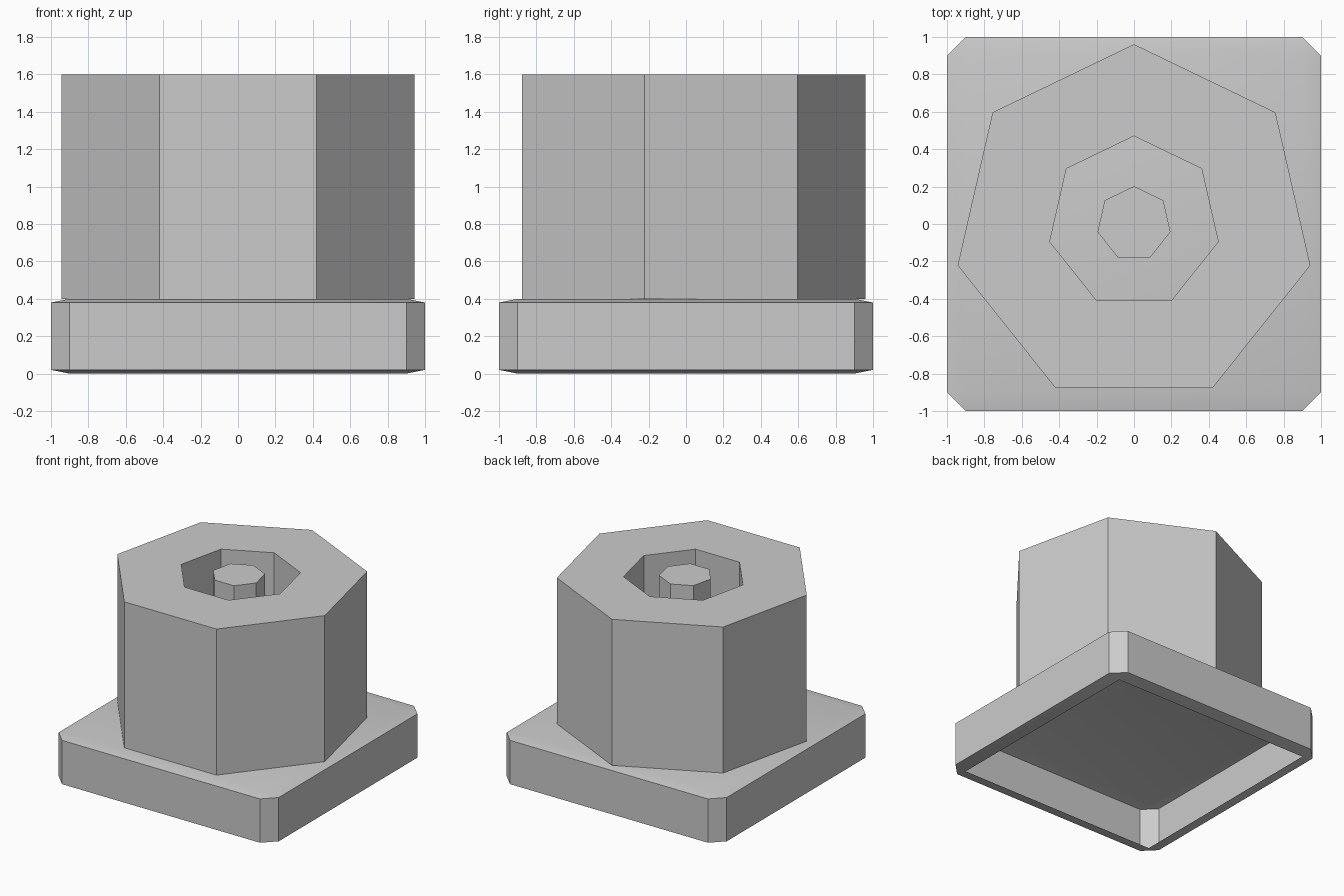
import bpy
import bmesh
from math import sin, cos, tau, radians

cube = bpy.data.objects.get("Cube")
if cube:
    bpy.data.objects.remove(cube, do_unlink=True)

grey = bpy.data.materials.new("plain grey")
grey.use_nodes = True
colour = (0.6, 0.6, 0.6, 1.0)
grey.diffuse_color = colour
grey.node_tree.nodes["Principled BSDF"].inputs["Base Color"].default_value = colour


def heptagon(radius, y, z):
    """Seven-sided ring with one corner pointing to the back."""
    return [(-radius * sin(tau * i / 7), y + radius * cos(tau * i / 7), z)
            for i in range(7)]


def square(half, chamfer, z):
    """Square ring with cut corners; a zero chamfer gives doubled corners."""
    points = []
    for sx, sy in ((1, 1), (-1, 1), (-1, -1), (1, -1)):
        pair = [(sx * half, sy * (half - chamfer), z),
                (sx * (half - chamfer), sy * half, z)]
        points += pair if sx == sy else pair[::-1]
    return points


def loft(name, rings, cap):
    """Skin a stack of rings, optionally closing the last one."""
    bm = bmesh.new()
    loops = [[bm.verts.new(p) for p in ring] for ring in rings]
    for a, b in zip(loops, loops[1:]):
        n = len(a)
        for i in range(n):
            j = (i + 1) % n
            bm.faces.new((a[i], a[j], b[j], b[i]))
    if cap:
        bm.faces.new(loops[-1])
    bmesh.ops.remove_doubles(bm, verts=bm.verts, dist=0.0001)
    mesh = bpy.data.meshes.new(name)
    bm.to_mesh(mesh)
    bm.free()
    mesh.materials.append(grey)
    obj = bpy.data.objects.new(name, mesh)
    bpy.context.collection.objects.link(obj)
    return obj


# Hollow base plate, open underneath, with shallow sloped rims
base = loft("base_plate", [square(0.9, 0, 0), square(1, 0.1, 0.02),
                           square(1, 0.1, 0.38), square(0.9, 0, 0.4)], True)
bpy.ops.object.select_all(action="DESELECT")
base.select_set(True)
bpy.context.view_layer.objects.active = base
bpy.ops.object.shade_smooth_by_angle(angle=radians(30))

# Thick seven-sided tube standing on the base
loft("outer_tube", [heptagon(0.967, -0.006, 0.4), heptagon(0.967, -0.006, 1.6),
                    heptagon(0.462, 0.008, 1.6), heptagon(0.462, 0.008, 0.4)], False)

# Slim post in the middle of the hole
loft("centre_post", [heptagon(0.2, 0.002, 0.4), heptagon(0.2, 0.002, 1.6)], True)
